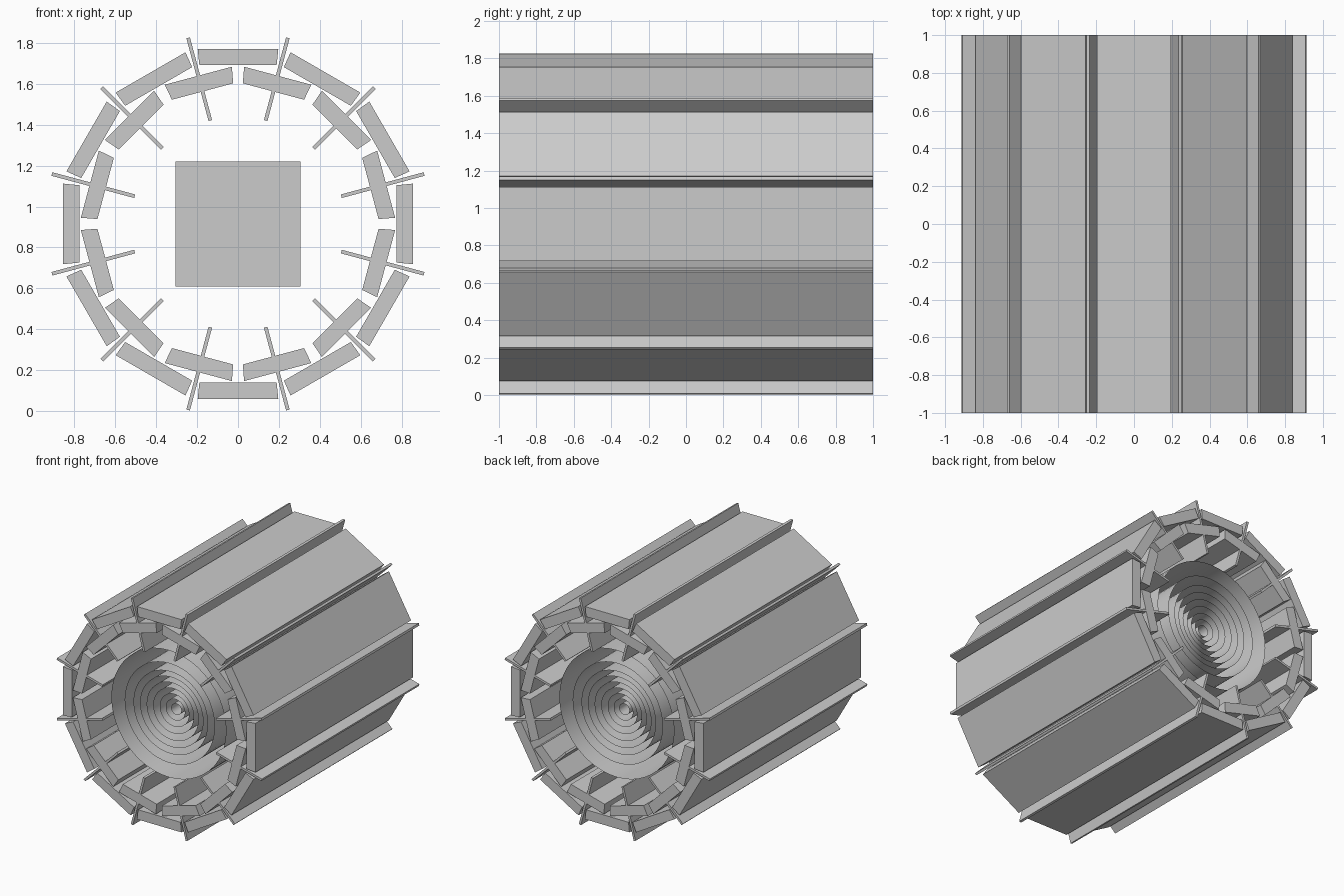
import bpy, bmesh, math
from mathutils import Matrix, Vector

cube = bpy.data.objects.get("Cube")
if cube:
    bpy.data.objects.remove(cube, do_unlink=True)

CENTER = Vector((0, 0, 0.915))
COUNT = 12
STEP = math.tau / COUNT

grey = bpy.data.materials.new("plain_grey")
grey.use_nodes = True
grey.diffuse_color = (0.6, 0.6, 0.6, 1)
grey.node_tree.nodes["Principled BSDF"].inputs["Base Color"].default_value = (0.6, 0.6, 0.6, 1)


def finish(bm, name):
    mesh = bpy.data.meshes.new(name)
    bm.to_mesh(mesh)
    bm.free()
    mesh.materials.append(grey)
    obj = bpy.data.objects.new(name, mesh)
    obj.location = CENTER
    bpy.context.collection.objects.link(obj)
    return obj


def bar(name, angle, r_in, r_out, half_in, half_out, length=2):
    """Full-length bar with a trapezoid section, placed around the y axis."""
    bm = bmesh.new()
    section = [(-half_in, r_in), (half_in, r_in), (half_out, r_out), (-half_out, r_out)]
    face = bm.faces.new([bm.verts.new((x, -length / 2, z)) for x, z in section])
    ext = bmesh.ops.extrude_face_region(bm, geom=[face])
    moved = [v for v in ext["geom"] if isinstance(v, bmesh.types.BMVert)]
    bmesh.ops.translate(bm, verts=moved, vec=(0, length, 0))
    bmesh.ops.recalc_face_normals(bm, faces=bm.faces)
    bm.transform(Matrix.Rotation(angle, 4, "Y"))
    return finish(bm, name)


def sleeve(name, radius, half_length):
    """Thin open tube along the y axis."""
    bm = bmesh.new()
    bmesh.ops.create_cone(bm, cap_ends=False, segments=48, radius1=radius,
                          radius2=radius, depth=2 * half_length)
    bm.transform(Matrix.Rotation(math.pi / 2, 4, "X"))
    for f in bm.faces:
        f.smooth = True
    return finish(bm, name)


# Outer panels, then inner panels and radial fins set half a step round
for i in range(COUNT):
    a = i * STEP
    b = a + STEP / 2
    bar(f"outer_panel_{i + 1}", a, 0.776, 0.855, 0.189, 0.197)
    bar(f"inner_panel_{i + 1}", b, 0.67, 0.75, 0.155, 0.17)
    bar(f"fin_{i + 1}", b, 0.523, 0.942, 0.009, 0.009)

# Nested open tubes, set back slightly toward the middle
radii = [0.51, 0.4, 0.33, 0.28, 0.23, 0.18, 0.13, 0.085, 0.045]
for i, r in enumerate(radii):
    sleeve(f"sleeve_{i + 1}", r, 0.88 - 0.012 * i)

# Square core block
bm = bmesh.new()
bmesh.ops.create_cube(bm, size=0.61)
finish(bm, "core_block")
